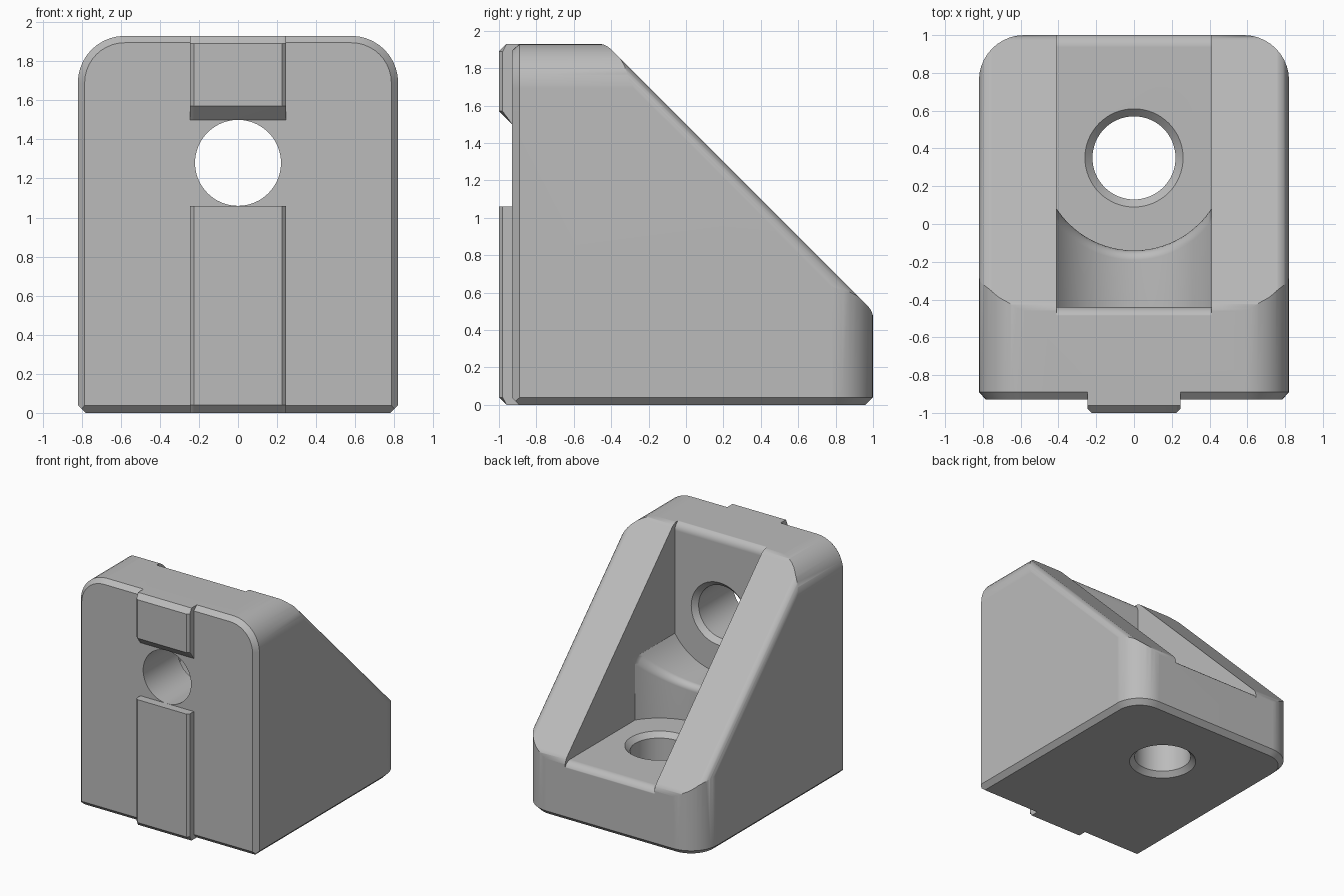
import bpy, bmesh, math
from mathutils import Vector

if "Cube" in bpy.data.objects:
    bpy.data.objects.remove(bpy.data.objects["Cube"], do_unlink=True)

W, H, FRONT, BACK = 0.82, 1.93, -0.93, 1.0
SLOPE = 1.5            # sloped face lies on y + z = SLOPE
FLOOR, WALL = 0.49, -0.44
POCKET, CLEAR, HOLE = 0.41, 0.49, 0.22
AXIS_Y, AXIS_Z = 0.35, 1.28

# Placement of profile coordinates (u, v) swept along t
along_x = lambda u, v, t: Vector((t, u, v))
along_y = lambda u, v, t: Vector((u, t, v))
along_z = lambda u, v, t: Vector((u, v, t))
R = math.sqrt(0.5)
along_slope = lambda u, v, t: Vector((u, (v - t) * R, (v + t) * R))


def outline(corners, steps=10):
    """Round each (u, v, radius) corner of a polygon."""
    pts = []
    for i, (u, v, r) in enumerate(corners):
        p = Vector((u, v))
        if r == 0:
            pts.append(p)
            continue
        a = (Vector(corners[i - 1][:2]) - p).normalized()
        b = (Vector(corners[(i + 1) % len(corners)][:2]) - p).normalized()
        half = a.angle(b) / 2
        centre = p + (a + b).normalized() * r / math.sin(half)
        start = p + a * r / math.tan(half) - centre
        end = p + b * r / math.tan(half) - centre
        sweep = start.angle(end)
        for k in range(steps + 1):
            f = k / steps
            pts.append(centre + (start * math.sin((1 - f) * sweep)
                                 + end * math.sin(f * sweep)) / math.sin(sweep))
    return pts


def circle(u, v, r, n=64):
    return [Vector((u + r * math.cos(math.tau * k / n),
                    v + r * math.sin(math.tau * k / n))) for k in range(n)]


def loft(name, place, layers):
    """Closed solid through layers of (t, outline points)."""
    bm = bmesh.new()
    rings = [[bm.verts.new(place(p.x, p.y, t)) for p in pts] for t, pts in layers]
    n = len(rings[0])
    for lo, hi in zip(rings, rings[1:]):
        for k in range(n):
            j = (k + 1) % n
            bm.faces.new((lo[k], lo[j], hi[j], hi[k]))
    bm.faces.new(rings[0][::-1])
    bm.faces.new(rings[-1])
    bmesh.ops.recalc_face_normals(bm, faces=bm.faces)
    mesh = bpy.data.meshes.new(name)
    bm.to_mesh(mesh)
    bm.free()
    obj = bpy.data.objects.new(name, mesh)
    bpy.context.collection.objects.link(obj)
    return obj


def combine(target, tool, operation):
    mod = target.modifiers.new("combine", 'BOOLEAN')
    mod.operation, mod.solver, mod.object = operation, 'EXACT', tool
    bpy.context.view_layer.objects.active = target
    bpy.ops.object.modifier_apply(modifier=mod.name)
    bpy.data.objects.remove(tool, do_unlink=True)


# Body: upright block with round top corners and chamfered front rim
def front_shape(inset):
    w, h, r = W - inset, H - inset, 0.24 - inset
    return outline([(-w, -0.2, 0), (w, -0.2, 0), (w, h, r), (-w, h, r)])


body = loft("bracket_body", along_y, [(FRONT, front_shape(0.035)),
                                      (FRONT + 0.04, front_shape(0)),
                                      (BACK + 0.1, front_shape(0))])


# Footprint with round back corners and chamfered bottom rim
def foot_shape(inset):
    w, y0, y1, r = W + 0.001 - inset, FRONT - 0.001 + inset, BACK - inset, 0.24 - inset
    return outline([(-w, y0, 0), (w, y0, 0), (w, y1, r), (-w, y1, r)])


combine(body, loft("footprint", along_z, [(0, foot_shape(0.04)), (0.04, foot_shape(0)),
                                          (H + 0.2, foot_shape(0))]), 'INTERSECT')

# Side outline with the diagonal back, then softened slope edges
top, rear = H + 0.001, BACK + 0.001
side = outline([(-1.2, -0.2, 0), (rear, -0.2, 0), (rear, SLOPE - rear, 0.1),
                (SLOPE - top, top, 0.1), (-1.2, top, 0)])
combine(body, loft("side_outline", along_x, [(-1, side), (1, side)]), 'INTERSECT')
w, n = W + 0.002, SLOPE * R + 0.001
ridge = outline([(-w, -2, 0), (w, -2, 0), (w, n, 0.08), (-w, n, 0.08)])
combine(body, loft("slope_outline", along_slope, [(-3, ridge), (3, ridge)]), 'INTERSECT')

# Locating key on the front, in two lengths
lower = [(-0.85, 0, 0), (-0.96, 0, 0), (-1, 0.04, 0), (-1, 1.06, 0), (-0.85, 1.06, 0)]
upper = [(-0.85, 1.5, 0), (FRONT, 1.5, 0), (-1, 1.57, 0), (-1, H - 0.04, 0),
         (-0.96, H, 0), (-0.85, H, 0)]
for name, prof in (("lower_key", lower), ("upper_key", upper)):
    o, i = outline(prof), outline([(max(u, -0.98), v, r) for u, v, r in prof])
    combine(body, loft(name, along_x, [(-0.245, i), (-0.225, o), (0.225, o), (0.245, i)]),
            'UNION')

# Pocket between the side walls, with rounded lips at both ends
lip = 0.005
pocket = outline([(WALL, AXIS_Z, 0), (WALL, H + lip, 0.07), (-0.6, H + lip, 0),
                  (-0.6, 2.2, 0), (1.3, 2.2, 0), (1.3, 0.3, 0), (BACK + lip, 0.3, 0),
                  (BACK + lip, FLOOR, 0.07), (AXIS_Y, FLOOR, 0), (AXIS_Y, AXIS_Z, 0)])
combine(body, loft("pocket", along_x, [(-POCKET, pocket), (POCKET, pocket)]), 'DIFFERENCE')


# Round bolt-head clearances cut into the corner block
def clearance(centre, steps=32):
    reach = math.asin(POCKET / CLEAR)
    angles = [reach * (2 * k / steps - 1) for k in range(steps + 1)]
    arc = [Vector((CLEAR * math.sin(a), centre - CLEAR * math.cos(a))) for a in angles]
    arc[0].x, arc[-1].x = -POCKET, POCKET
    return arc + [Vector((POCKET, centre + 0.05)), Vector((-POCKET, centre + 0.05))]


for place, centre, start, end in ((along_z, AXIS_Y, FLOOR, AXIS_Z + 0.07),
                                  (along_y, AXIS_Z, WALL, AXIS_Y + 0.07)):
    shape = clearance(centre)
    combine(body, loft("clearance", place, [(start, shape), (end, shape)]), 'DIFFERENCE')

# Bolt holes with countersunk rims
floor_hole = [(-0.01, 0.27), (0.04, HOLE), (FLOOR - 0.04, HOLE), (FLOOR + 0.01, 0.27)]
wall_hole = [(-1.1, HOLE), (WALL - 0.04, HOLE), (WALL + 0.01, 0.27)]
for place, centre, steps in ((along_z, AXIS_Y, floor_hole), (along_y, AXIS_Z, wall_hole)):
    combine(body, loft("hole", place, [(t, circle(0, centre, r)) for t, r in steps]),
            'DIFFERENCE')

# Soften the curved edge of the corner block
bm = bmesh.new()
bm.from_mesh(body.data)
bmesh.ops.remove_doubles(bm, verts=bm.verts, dist=0.0001)


def on_block_edge(v):
    x, y, z = v.co
    return abs(y - FRONT - z) < 0.003 and 0.75 < z < 1.05 and abs(x) < POCKET + 0.002


edges = [e for e in bm.edges if all(on_block_edge(v) for v in e.verts)]
bmesh.ops.bevel(bm, geom=edges, offset=0.05, segments=4, profile=0.5, affect='EDGES')
bm.to_mesh(body.data)
bm.free()

# Colour and shading
grey = bpy.data.materials.new("plain_grey")
grey.use_nodes = True
colour = (0.5, 0.5, 0.5, 1)
grey.diffuse_color = colour
grey.node_tree.nodes["Principled BSDF"].inputs["Base Color"].default_value = colour
body.data.materials.clear()
body.data.materials.append(grey)
for poly in body.data.polygons:
    poly.material_index = 0
bpy.ops.object.select_all(action='DESELECT')
body.select_set(True)
bpy.context.view_layer.objects.active = body
bpy.ops.object.shade_smooth_by_angle(angle=math.radians(30))
weighted = body.modifiers.new("even_shading", 'WEIGHTED_NORMAL')
weighted.keep_sharp = True
